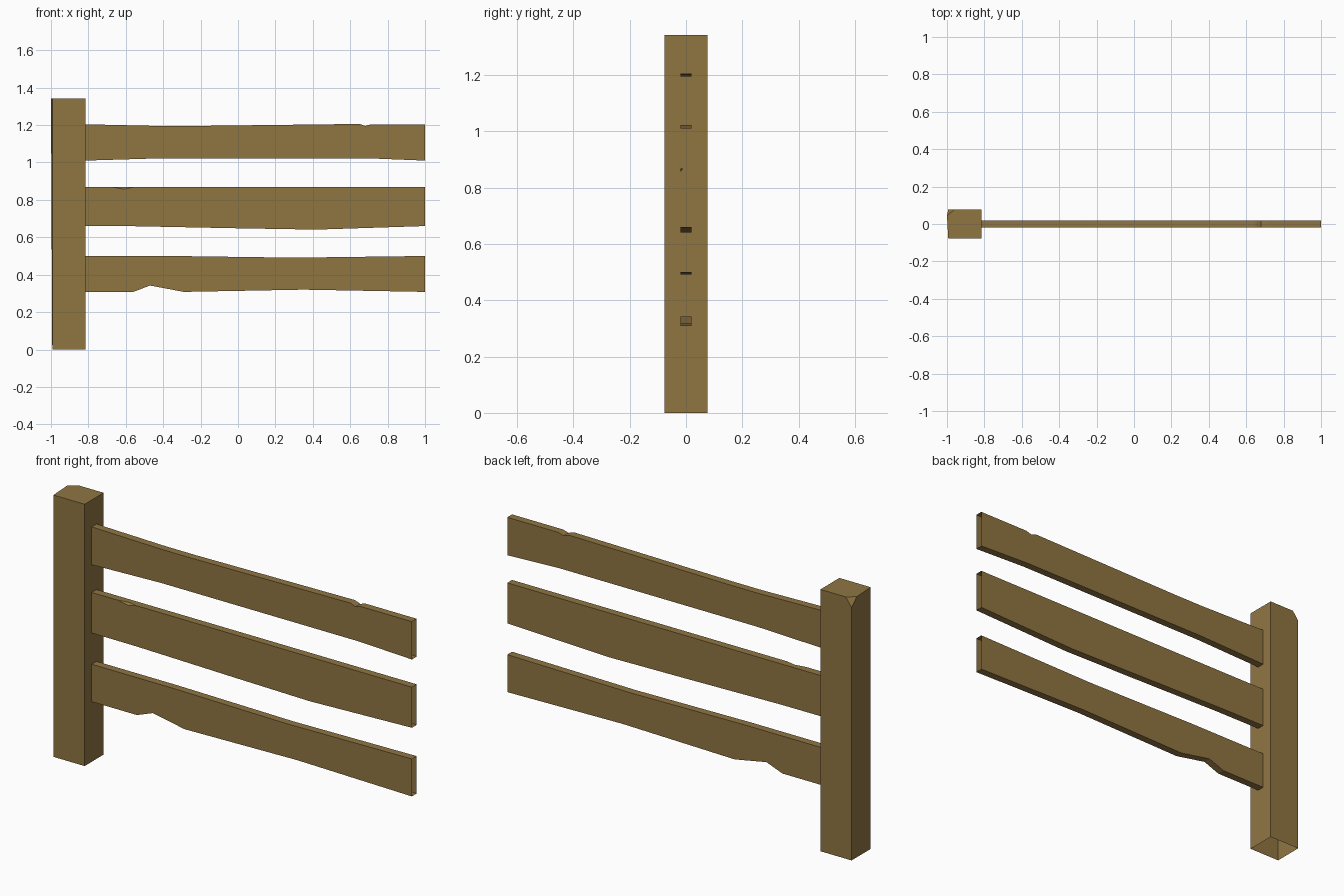
import bpy

if "Cube" in bpy.data.objects:
    bpy.data.objects.remove(bpy.data.objects["Cube"])

wood = bpy.data.materials.new("wood")
wood.diffuse_color = (0.28, 0.18, 0.055, 1)
wood.use_nodes = True
wood.node_tree.nodes["Principled BSDF"].inputs["Base Color"].default_value = wood.diffuse_color

X0, X1 = -0.816, 1.0      # rail ends
T = 0.0195                # half rail thickness


def make(name, verts, faces):
    me = bpy.data.meshes.new(name)
    me.from_pydata(verts, [], faces)
    me.materials.append(wood)
    ob = bpy.data.objects.new(name, me)
    bpy.context.collection.objects.link(ob)


def rail(name, top, bottom, chip=None):
    """Open-ended board; top and bottom are (x, z) edge lines, left to right."""
    outline = bottom + top[::-1]
    n, nb = len(outline), len(bottom)
    verts = [(x, -T, z) for x, z in outline] + [(x, T, z) for x, z in outline]
    front = list(range(n))
    faces = [list(range(2 * n - 1, n - 1, -1))]
    # bottom and top strips, the sawn ends stay open
    strips = [[i, i + n, i + n + 1, i + 1] for i in range(n - 1) if i != nb - 1]
    if chip:
        # small splinter missing from the front top edge
        xa, xm, xb, depth, inset = chip
        z = top[0][1]
        a, m, b, d = range(2 * n, 2 * n + 4)
        verts += [(xa, -T, z), (xm, -T, z - depth), (xb, -T, z), (xm, -T + inset, z)]
        front[nb + 1:nb + 1] = [b, m, a]
        strips[-1] += [a, d, b]
        strips[-1] = [nb, nb + n, nb + n + 1, nb + 1, a, d, b]
        faces += [[a, m, d], [m, b, d]]
    make(name, verts, faces + [front] + strips)


rail("top_rail",
     [(X0, 1.204), (-0.42, 1.195), (-0.25, 1.195), (0.65, 1.206),
      (0.68, 1.195), (0.71, 1.204), (X1, 1.204)],
     [(X0, 1.01), (-0.42, 1.022), (0.7, 1.022), (X1, 1.01)])
rail("middle_rail",
     [(X0, 0.868), (X1, 0.868)],
     [(X0, 0.66), (-0.55, 0.659), (0.0, 0.648), (0.42, 0.641), (X1, 0.66)],
     chip=(-0.67, -0.61, -0.56, 0.011, 0.01))
rail("bottom_rail",
     [(X0, 0.5), (-0.35, 0.5), (0.3, 0.491), (X1, 0.5)],
     [(X0, 0.308), (-0.56, 0.308), (-0.47, 0.342), (-0.29, 0.308),
      (0.35, 0.32), (X1, 0.308)])

# post: open at the bottom, back left top corner broken off
L, R, D, H = -0.993, -0.816, 0.077, 1.342
make("post",
     [(L, -D, 0), (R, -D, 0), (R, D, 0), (L, D, 0),
      (L, -D, H), (R, -D, H), (R, D, H),
      (-0.96, D, H), (L, D, H - 0.045), (-1.0, 0.045, H)],
     [[0, 1, 5, 4], [1, 2, 6, 5], [2, 3, 8, 7, 6], [3, 0, 4, 9, 8],
      [4, 5, 6, 7, 9], [7, 8, 9]])
